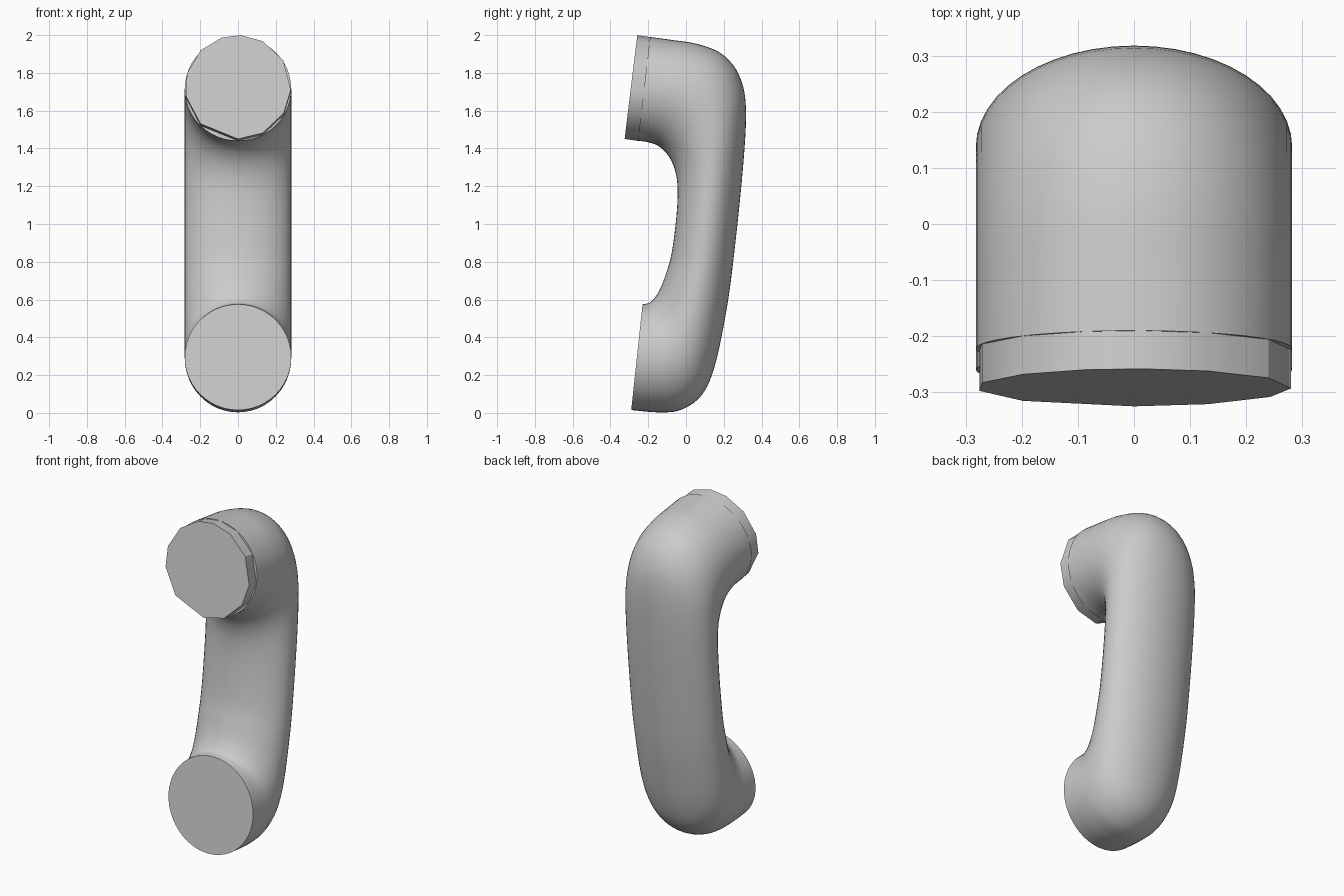
import bpy
import bmesh
import math
from mathutils import Vector

cube = bpy.data.objects.get("Cube")
if cube:
    bpy.data.objects.remove(cube, do_unlink=True)

HALF_WIDTH = 0.282
SIDES = 48
STEPS = 5

grey = bpy.data.materials.new("handset grey")
grey.use_nodes = True
grey.diffuse_color = (0.6, 0.6, 0.6, 1)
grey.node_tree.nodes["Principled BSDF"].inputs["Base Color"].default_value = (0.6, 0.6, 0.6, 1)


def spline(points):
    """Smooth curve through all points."""
    pts = [Vector(p) for p in points]
    pts = [2 * pts[0] - pts[1]] + pts + [2 * pts[-1] - pts[-2]]
    out = []
    for a, b, c, d in zip(pts, pts[1:], pts[2:], pts[3:]):
        for s in range(STEPS):
            t = s / STEPS
            out.append(0.5 * (2 * b + (c - a) * t + (2 * a - 5 * b + 4 * c - d) * t ** 2
                              + (3 * b - a - 3 * c + d) * t ** 3))
    return out + [pts[-2]]


def ring(bm, outer, inner, width, angles):
    """Elliptical section spanning an outer and an inner (y, z) point."""
    mid, half = (outer + inner) / 2, (outer - inner) / 2
    verts = []
    for a in angles:
        p = mid + half * math.sin(a)
        verts.append(bm.verts.new((width * math.cos(a), p.x, p.y)))
    return verts


def loft(name, sections, width, angles, smooth_angle):
    """Closed skin over a run of sections."""
    bm = bmesh.new()
    rings = [ring(bm, o, i, width, angles) for o, i in sections]
    n = len(angles)
    for r, s in zip(rings, rings[1:]):
        for k in range(n):
            bm.faces.new((r[k], r[(k + 1) % n], s[(k + 1) % n], s[k]))
    bm.faces.new(rings[0])
    bm.faces.new(rings[-1])
    bmesh.ops.recalc_face_normals(bm, faces=bm.faces)
    mesh = bpy.data.meshes.new(name)
    bm.to_mesh(mesh)
    bm.free()
    mesh.materials.append(grey)
    obj = bpy.data.objects.new(name, mesh)
    bpy.context.collection.objects.link(obj)
    bpy.ops.object.select_all(action="DESELECT")
    obj.select_set(True)
    bpy.context.view_layer.objects.active = obj
    bpy.ops.object.shade_smooth_by_angle(angle=math.radians(smooth_angle))
    return obj


# Handle: back and grip-side profiles, from earpiece down to mouthpiece
back = [(-0.19, 1.99), (-0.08, 1.975), (0.06, 1.953), (0.19, 1.9), (0.28, 1.79),
        (0.317, 1.62), (0.302, 1.3), (0.25, 0.8), (0.21, 0.52), (0.15, 0.24),
        (0.08, 0.09), (-0.03, 0.015), (-0.15, 0.003), (-0.29, 0.015)]
grip = [(-0.255, 1.44), (-0.21, 1.435), (-0.15, 1.415), (-0.1, 1.37), (-0.063, 1.3),
        (-0.045, 1.2), (-0.05, 1.05), (-0.075, 0.85), (-0.105, 0.74), (-0.135, 0.66),
        (-0.165, 0.61), (-0.19, 0.585), (-0.21, 0.578), (-0.23, 0.575)]
round_angles = [2 * math.pi * k / SIDES for k in range(SIDES)]
loft("handset_body", list(zip(spline(back), spline(grip))), HALF_WIDTH, round_angles, 40)

# Earpiece cap: faceted disc on the upper end
cap_angles = [math.radians(a) for a in
              (-3, 31, 62, 87, 108, 135, 165, 190, 225, 270, 298, 330)]
cap = [(Vector((-0.19, 1.99)), Vector((-0.255, 1.44))),
       (Vector((-0.258, 2.0)), Vector((-0.325, 1.45)))]
loft("earpiece_cap", cap, 0.28, cap_angles, 32)
